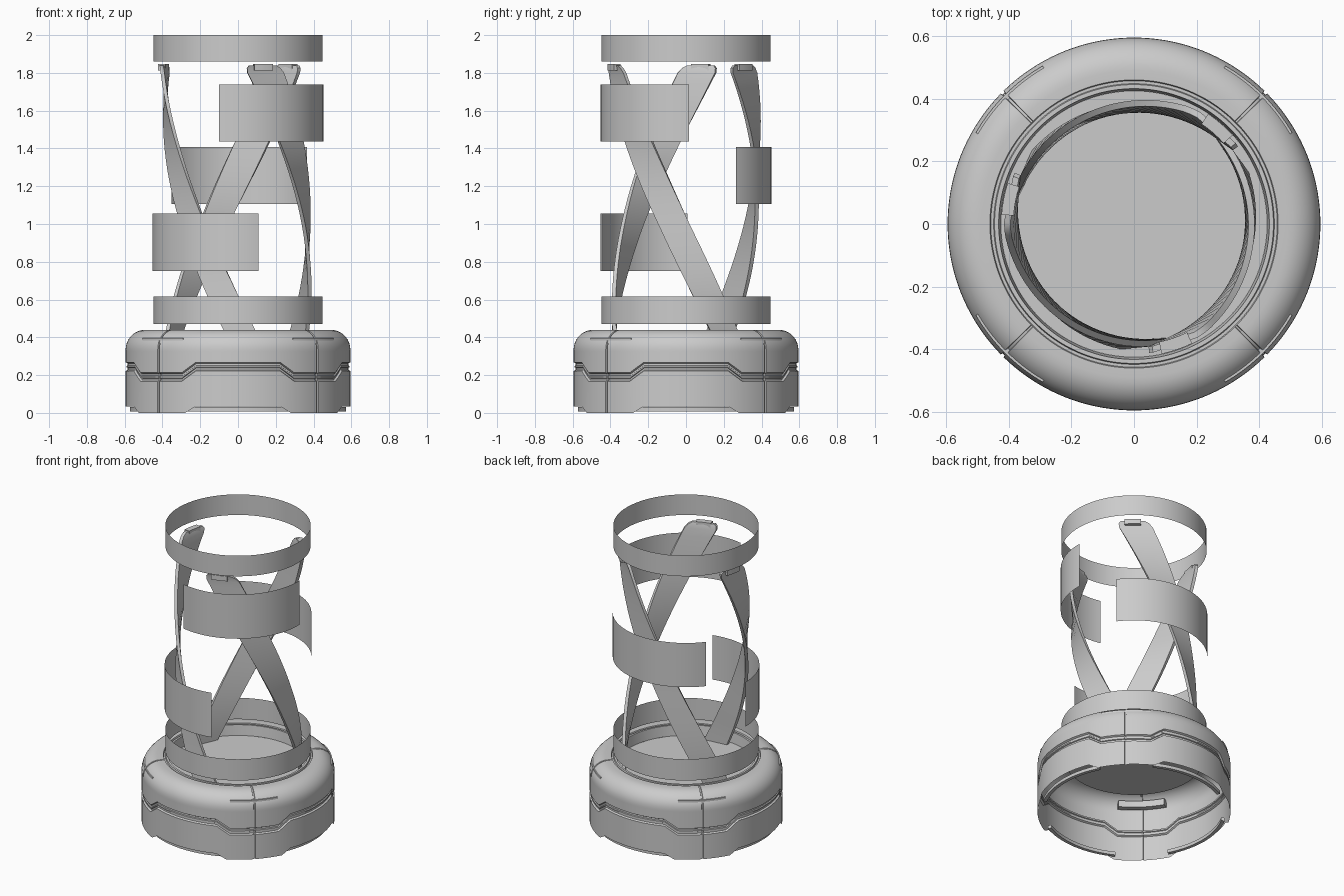
import bpy, bmesh
from math import sin, cos, radians, pi

if "Cube" in bpy.data.objects:
    bpy.data.objects.remove(bpy.data.objects["Cube"])


def finish(name, verts, faces, smooth=30):
    me = bpy.data.meshes.new(name)
    me.from_pydata(verts, [], faces)
    bm = bmesh.new()
    bm.from_mesh(me)
    bmesh.ops.recalc_face_normals(bm, faces=bm.faces)
    bm.to_mesh(me)
    bm.free()
    ob = bpy.data.objects.new(name, me)
    bpy.context.collection.objects.link(ob)
    bpy.ops.object.select_all(action='DESELECT')
    ob.select_set(True)
    bpy.context.view_layer.objects.active = ob
    bpy.ops.object.shade_smooth_by_angle(angle=radians(smooth))
    return ob


def polar(r, deg, z):
    return (r * cos(radians(deg)), r * sin(radians(deg)), z)


def grid(name, rows, closed):
    """Skin a list of equally long vertex rows."""
    n = len(rows[0])
    verts = [v for row in rows for v in row]
    faces = [(i * n + j, i * n + (j + 1) % n, (i + 1) * n + (j + 1) % n, (i + 1) * n + j)
             for i in range(len(rows) - 1) for j in range(n if closed else n - 1)]
    return verts, faces


def sheet(name, r, z0, z1, a0=0, a1=360, n=64):
    closed = a1 - a0 >= 360
    angles = [a0 + (a1 - a0) * i / n for i in range(n if closed else n + 1)]
    return finish(name, *grid(name, [[polar(r, a, z) for a in angles] for z in (z0, z1)], closed))


def loft(name, sections):
    """Closed tube through the cross-sections, with end caps."""
    verts, faces = grid(name, sections, True)
    k = len(sections[0])
    faces += [tuple(range(k)), tuple(range(len(verts) - k, len(verts)))]
    return finish(name, verts, faces)


def arc_block(name, r0, r1, z0, z1, mid, half, n=10):
    secs = []
    for i in range(n + 1):
        a = mid - half + 2 * half * i / n
        secs.append([polar(r0, a, z0), polar(r1, a, z0), polar(r1, a, z1), polar(r0, a, z1)])
    return loft(name, secs)


def ramp(a, lo, hi):
    """0 near each axis, 1 near each diagonal."""
    d = abs((a + 45) % 90 - 45)
    return min(1, max(0, (d - lo) / (hi - lo)))


# Base shell: radius, height, and how the row follows the zigzag or the bottom notches
profile = [(.595, 0, 'notch'), (.595, .05, ''),
           (.595, .222, 'wave'), (.584, .228, 'wave'), (.584, .238, 'wave'), (.590, .241, 'wave'),
           (.590, .249, 'wave'), (.584, .252, 'wave'), (.584, .262, 'wave'), (.595, .268, 'wave'),
           (.595, .325, '')]
profile += [(.490 + .105 * cos(radians(t)), .335 + .105 * sin(radians(t)), '') for t in range(0, 91, 10)]
profile += [(.460, .440, ''), (.457, .430, ''), (.448, .430, ''), (.445, .440, ''),
            (.432, .440, ''), (.425, .370, '')]
angles = sorted(set(range(0, 360, 2)) | {q + o for q in (45, 135, 225, 315) for o in (-.6, -.4, .4, .6)})
rows = []
for r, z, kind in profile:
    row = []
    for a in angles:
        zz = z
        if kind == 'wave':
            zz -= .055 * ramp(a, 22, 30)
        elif kind == 'notch':
            zz = .035 * (1 - ramp(a, 22, 28))
        seam = .006 if ramp(a, 44.4, 44.6) > .5 and r > .46 else 0
        row.append(polar(r - seam, a, zz - (seam if z > .36 else 0)))
    rows.append(row)
finish("base_shell", *grid("base_shell", rows, True))

# Floor disc inside the base
finish("floor_disc", [polar(.425, i * 360 / 96, .37) for i in range(96)], [tuple(range(96))])

# Shoulder tabs on the diagonals, foot lips in the notches
for k in range(4):
    arc_block(f"shoulder_tab_{k + 1}", .545, .583, .352, .396, 45 + 90 * k, 15)
    arc_block(f"foot_lip_{k + 1}", .550, .572, .008, .03, 90 * k, 28, 16)

# Full rings and partial screens
sheet("lower_ring", .448, .47, .615, n=96)
sheet("upper_ring", .448, 1.86, 2.0, n=96)
sheet("low_screen", .452, .752, 1.055, 179, 284)
sheet("middle_screen", .452, 1.107, 1.408, 36, 141)
sheet("high_screen", .452, 1.437, 1.738, 257, 362)

# Three twisted struts with a small block at each tip
N = 28
heights = [(.37 + 1.43 * i / N, None) for i in range(N + 1)] + [(1.825, .095), (1.84, .075)]
for k in range(3):
    secs = []
    for z, hw in heights:
        if hw is None:
            hw = .085 + .02 * max(0, (z - 1.0) / .8)
        ro = .385 + .0425 * (z - 1) ** 2
        mid = 31 - 73 * (z - .44) + 120 * k
        h = hw / ro * 180 / pi
        ri = ro - .02
        secs.append([polar(ro, mid - h, z), polar(ro, mid + h, z),
                     polar(ri, mid + h, z), polar(ri, mid - h, z)])
    loft(f"strut_{k + 1}", secs)
    arc_block(f"strut_tip_{k + 1}", .385, .424, 1.812, 1.846, -71 + 120 * k, 7, 4)
